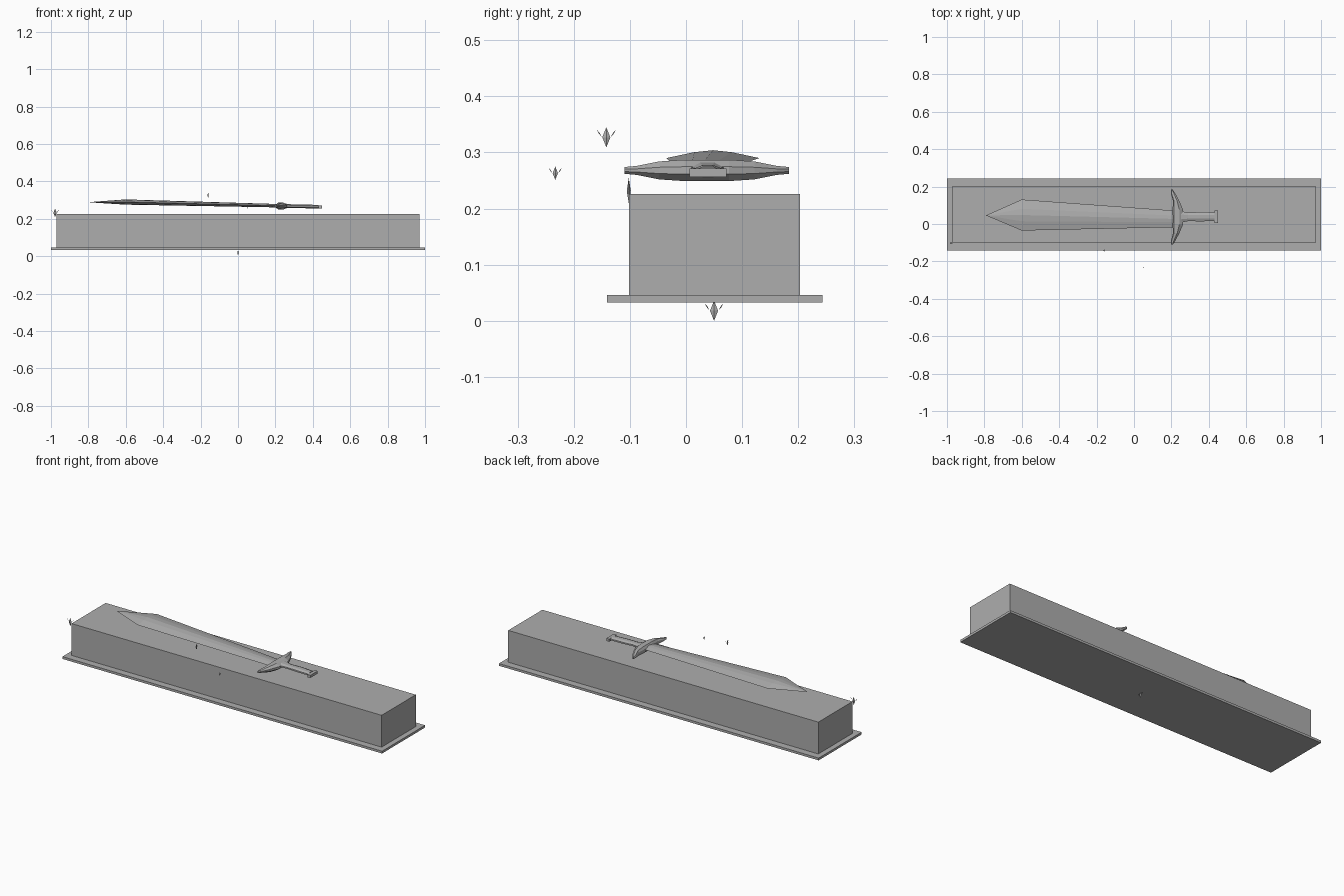
import bpy, bmesh, math
from mathutils import Vector, Matrix

if "Cube" in bpy.data.objects:
    bpy.data.objects.remove(bpy.data.objects["Cube"])

stone = bpy.data.materials.new("neutral grey")
stone.diffuse_color = (0.42, 0.42, 0.42, 1)
stone.use_nodes = True
stone.node_tree.nodes["Principled BSDF"].inputs["Base Color"].default_value = stone.diffuse_color


def finish(name, bm):
    bmesh.ops.recalc_face_normals(bm, faces=bm.faces)
    me = bpy.data.meshes.new(name)
    bm.to_mesh(me)
    bm.free()
    me.materials.append(stone)
    ob = bpy.data.objects.new(name, me)
    bpy.context.collection.objects.link(ob)
    return ob


def box(name, lo, hi):
    lo, hi = Vector(lo), Vector(hi)
    bm = bmesh.new()
    m = Matrix.Translation((lo + hi) / 2) @ Matrix.Diagonal((*(hi - lo), 1))
    bmesh.ops.create_cube(bm, size=1, matrix=m)
    return finish(name, bm)


def loft(name, profile, sections, across):
    """Each section: centre point, half width along 'across', half height along z."""
    bm = bmesh.new()
    across = Vector(across)
    rings = [[bm.verts.new(Vector(c) + across * (u * w) + Vector((0, 0, v * h)))
              for u, v in profile] for c, w, h in sections]
    n = len(profile)
    for a, b in zip(rings, rings[1:]):
        for i in range(n):
            bm.faces.new((a[i], a[(i + 1) % n], b[(i + 1) % n], b[i]))
    bm.faces.new(rings[0])
    bm.faces.new(rings[-1])
    return finish(name, bm)


# Stone plinth and its thin foot plate
box("foot_plate", (-1, -0.141, 0.033), (1, 0.243, 0.046))
box("plinth", (-0.97, -0.102, 0.046), (0.97, 0.203, 0.226))

# Blade: faceted lens section, widest near the point
lens = [(1, 0), (0.4, 0.75), (0, 1), (-0.4, 0.75),
        (-1, 0), (-0.4, -0.75), (0, -1), (0.4, -0.75)]
loft("blade", lens, [((-0.79, 0.046, 0.289), 0.001, 0.001),
                     ((-0.6, 0.048, 0.290), 0.083, 0.014),
                     ((0.225, 0.027, 0.270), 0.044, 0.009)], (0, 1, 0))

# Cross guard: lofted along y, swept towards the blade at the ends
hexa = [(1, 0.35), (0.3, 1), (-0.7, 1), (-1, 0.35), (-1, -0.35),
        (-0.7, -1), (0.3, -1), (1, -0.35)]
half = [(0.147, 0.203, 0.004, 0.006), (0.125, 0.210, 0.012, 0.008),
        (0.085, 0.226, 0.017, 0.016), (0.04, 0.234, 0.028, 0.019)]
rows = [((x, 0.037 + y, 0.268), w, h) for y, x, w, h in half]
rows += [((x, 0.037 - y, 0.268), w, h) for y, x, w, h in reversed(half)]
loft("cross_guard", hexa, rows, (1, 0, 0))

# Grip and pommel
octa = [(math.cos(a), math.sin(a)) for a in
        [math.pi / 8 + k * math.pi / 4 for k in range(8)]]
loft("grip", octa, [((0.25, 0.038, 0.269), 0.034, 0.014),
                    ((0.29, 0.038, 0.268), 0.024, 0.010),
                    ((0.35, 0.039, 0.267), 0.027, 0.011),
                    ((0.43, 0.039, 0.265), 0.025, 0.010)], (0, 1, 0))
box("pommel", (0.43, 0.006, 0.256), (0.448, 0.072, 0.271))


# Tiny sparkles: one upright shard with two tilted ones
def sparkle(name, pos, size, spin):
    bm = bmesh.new()
    for tilt, s, off in ((0, 1, 0), (0.6, 0.45, 0.35), (-0.6, 0.45, -0.35)):
        m = (Matrix.Translation(pos) @ Matrix.Rotation(spin, 4, 'Z')
             @ Matrix.Translation((off * size, 0, 0.2 * size if off else 0))
             @ Matrix.Rotation(tilt, 4, 'Y'))
        r = size * s * (0.2 if s == 1 else 0.06)
        tips = [bm.verts.new(m @ Vector((0, 0, z * size * s / 2))) for z in (1, -1)]
        ring = [bm.verts.new(m @ Vector((r * x, r * y * 0.4, 0)))
                for x, y in ((1, 0), (0, 1), (-1, 0), (0, -1))]
        for t in tips:
            for i in range(4):
                bm.faces.new((t, ring[i], ring[(i + 1) % 4]))
    return finish(name, bm)


sparkle("sparkle_high", (-0.16, -0.142, 0.327), 0.036, math.pi / 2)
sparkle("sparkle_front", (0.05, -0.233, 0.263), 0.024, math.pi / 2)
sparkle("sparkle_corner", (-0.978, -0.102, 0.232), 0.045, 0)
sparkle("sparkle_low", (0, 0.05, 0.018), 0.036, math.pi / 2)
